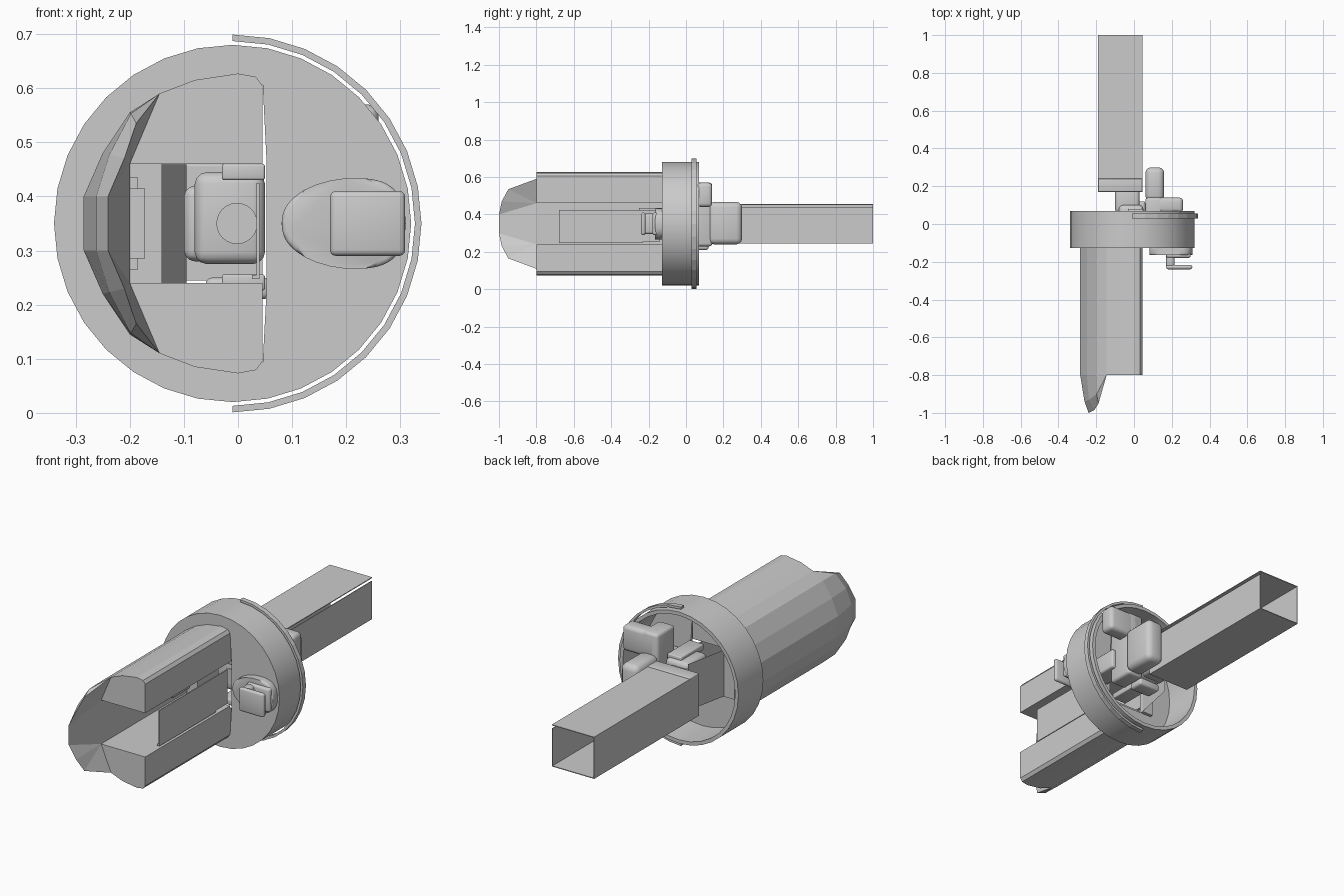
import bpy, bmesh, math
from mathutils import Vector

if "Cube" in bpy.data.objects:
    bpy.data.objects.remove(bpy.data.objects["Cube"])

grey = bpy.data.materials.new("light_grey")
grey.use_nodes = True
grey.diffuse_color = (0.6, 0.6, 0.6, 1)
grey.node_tree.nodes["Principled BSDF"].inputs["Base Color"].default_value = (0.6, 0.6, 0.6, 1)

CX, CZ = -0.01, 0.35  # axis of the ring


def finish(name, bm, smooth=None):
    bmesh.ops.recalc_face_normals(bm, faces=bm.faces)
    me = bpy.data.meshes.new(name)
    bm.to_mesh(me)
    bm.free()
    ob = bpy.data.objects.new(name, me)
    bpy.context.collection.objects.link(ob)
    me.materials.append(grey)
    if smooth:
        activate(ob)
        bpy.ops.object.shade_smooth_by_angle(angle=math.radians(smooth))
    return ob


def activate(ob):
    bpy.ops.object.select_all(action='DESELECT')
    ob.select_set(True)
    bpy.context.view_layer.objects.active = ob


def prism(name, pts, lo, hi, axis='y', bevel=0, segments=3):
    """Extrude a closed profile along y (x,z points) or along x (y,z points)."""
    def place(p, t):
        return (p[0], t, p[1]) if axis == 'y' else (t, p[0], p[1])
    bm = bmesh.new()
    a = [bm.verts.new(place(p, lo)) for p in pts]
    b = [bm.verts.new(place(p, hi)) for p in pts]
    n = len(pts)
    bm.faces.new(a)
    bm.faces.new(b)
    for i in range(n):
        bm.faces.new((a[i], a[(i + 1) % n], b[(i + 1) % n], b[i]))
    if bevel:
        bmesh.ops.bevel(bm, geom=bm.edges[:], offset=bevel, segments=segments,
                        affect='EDGES', profile=0.5, clamp_overlap=True)
    return finish(name, bm, 40 if bevel else None)


def box(name, x, y, z, bevel=0):
    return prism(name, [(x[0], z[0]), (x[1], z[0]), (x[1], z[1]), (x[0], z[1])],
                 y[0], y[1], 'y', bevel)


def arc(r, a0, a1, n):
    return [(CX + r * math.cos(math.radians(a0 + (a1 - a0) * i / n)),
             CZ + r * math.sin(math.radians(a0 + (a1 - a0) * i / n))) for i in range(n + 1)]


def cut(ob, cutter):
    mod = ob.modifiers.new("cut", 'BOOLEAN')
    mod.operation = 'DIFFERENCE'
    mod.solver = 'EXACT'
    mod.object = cutter
    activate(ob)
    bpy.ops.object.modifier_apply(modifier="cut")
    bpy.data.objects.remove(cutter)


def mirror_z(pts):
    return [(x, 2 * CZ - z) for x, z in reversed(pts)]


# Round cup, open at the back, with the channel opening and a thin slit in its face
ring = prism("ring_cup", arc(0.33, 0, 360, 32)[:-1], -0.128, 0.07)
cut(ring, prism("cutter", arc(0.312, 0, 360, 32)[:-1], -0.116, 0.2))
cut(ring, box("cutter", (-0.2, 0.045), (-0.3, 0), (0.225, 0.46)))
cut(ring, prism("cutter", [(0.045, 0.08), (0.053, 0.23), (0.053, 0.46), (0.045, 0.62)], -0.3, 0))
activate(ring)
bpy.ops.object.shade_smooth_by_angle(angle=math.radians(30))

# Half-round guard strip beside the ring
prism("guard_strip", arc(0.349, -90, 90, 16) + arc(0.337, 90, -90, 16), 0.03, 0.055)

# Half-round body with a square channel open to the side
half = [(-0.2, 0.46), (0.045, 0.46), (0.045, 0.605), (0.033, 0.621), (0.0, 0.627),
        (-0.08, 0.615), (-0.145, 0.59), (-0.2, 0.555), (-0.25, 0.48), (-0.285, 0.40)]
prism("channel_body", half + mirror_z(half), -0.8, -0.127)

# Scooped tip in front of the body
bm = bmesh.new()
outer = [(-0.145, -0.8, 0.59), (-0.2, -0.8, 0.555), (-0.25, -0.8, 0.48), (-0.285, -0.8, 0.40)]
mid = [(-0.145, -0.8, 0.59), (-0.198, -0.9, 0.553), (-0.238, -0.93, 0.477), (-0.262, -0.94, 0.40)]
rim = [(-0.145, -0.8, 0.59), (-0.188, -0.95, 0.535), (-0.21, -0.985, 0.47), (-0.24, -1.0, 0.40)]
inner = [(-0.145, -0.8, 0.59)] + [(-0.2, -0.8, 0.46)] * 3
rows = [[Vector(p) for p in r] + [Vector((p[0], p[1], 2 * CZ - p[2])) for p in reversed(r)]
        for r in (outer, mid, rim, inner)]
for r0, r1 in zip(rows, rows[1:]):
    for i in range(7):
        corners = []
        for p in (r0[i], r0[i + 1], r1[i + 1], r1[i]):
            if p not in corners:
                corners.append(p)
        if len(corners) > 2:
            bm.faces.new([bm.verts.new(p) for p in corners])
bmesh.ops.remove_doubles(bm, verts=bm.verts[:], dist=1e-5)
finish("scoop_tip", bm)

# Thin plate along the open side of the channel, with a small foot
box("side_plate", (0.034, 0.04), (-0.68, -0.14), (0.255, 0.425))
box("side_plate_foot", (0.026, 0.04), (-0.68, -0.23), (0.247, 0.255))

# Fittings at the back of the channel
box("channel_back_plate", (-0.2, -0.14), (-0.12, -0.1), (0.225, 0.46))
prism("channel_clip", [(-0.2, 0.285), (-0.172, 0.285), (-0.172, 0.415), (-0.2, 0.415)], -0.28, -0.12)
box("channel_clip_cap", (-0.2, -0.185), (-0.25, -0.12), (0.265, 0.435))
bm = bmesh.new()
bm.faces.new([bm.verts.new(p) for p in ((-0.14, -0.1, 0.226), (-0.095, 0.12, 0.226),
                                       (-0.095, 0.12, 0.459), (-0.14, -0.1, 0.459))])
finish("channel_slope", bm)

# Rounded latch inside the cup with its round button and hinge arms
box("latch", (-0.08, 0.05), (-0.06, 0.1), (0.275, 0.445), 0.022)
prism("latch_button", [(-0.002 + 0.038 * math.cos(t * math.pi / 12), 0.35 + 0.038 * math.sin(t * math.pi / 12))
                       for t in range(24)], -0.063, -0.05)
for side, z in (("upper", 0.452), ("lower", 0.248)):
    box(side + "_hinge_arm", (-0.03, 0.05), (-0.1, 0.08), (z - 0.022, z + 0.008), 0.005)
box("latch_neck", (-0.1, 0.03), (0.06, 0.19), (0.28, 0.42), 0.02)
box("lower_lug", (-0.06, 0.06), (0.04, 0.12), (0.21, 0.25), 0.012)

# Hollow rear tube with a narrow slot under the top plate
x0, x1, y0, y1, z0, z1, t = -0.19, 0.045, 0.17, 1.0, 0.245, 0.455, 0.004
box("tube_top", (x0, x1), (y0, y1), (z1 - t, z1))
box("tube_bottom", (x0, x1), (y0, y1), (z0, z0 + t))
box("tube_far_wall", (x0, x0 + t), (y0, y1), (z0, z1))
box("tube_slotted_wall", (x1 - t, x1), (y0, y1), (z0, 0.436))
box("tube_end_wall", (x0, x1), (y0, y0 + t), (z0, z1))
box("tube_collar", (x0, x1), (y0, 0.24), (z1 - 0.01, z1 + 0.005), 0.004)

# Rounded rear grip and the stepped lever beside it
box("rear_grip", (0.06, 0.16), (0.12, 0.30), (0.24, 0.467), 0.03)
box("lever_post", (0.06, 0.15), (0.0, 0.14), (0.23, 0.57), 0.015)
box("lever_cap", (0.07, 0.26), (0.06, 0.14), (0.44, 0.57), 0.02)
box("lever_base", (0.07, 0.17), (-0.118, 0.04), (0.3, 0.4), 0.01)

# Front handle: teardrop base, neck and paddle
tear = []
for i in range(28):
    a = 2 * math.pi * i / 28
    c, s = math.cos(a), math.sin(a)
    w = 0.083 * (1 + 0.12 * c)
    tear.append((0.195 + 0.115 * math.copysign(abs(c) ** (0.7 if c > 0 else 1), c),
                 0.35 + w * math.copysign(abs(s) ** 0.85, s)))
prism("handle_base", tear, -0.165, -0.12, 'y', 0.012)
box("handle_neck", (0.17, 0.215), (-0.235, -0.15), (0.295, 0.405), 0.014)
box("handle_paddle", (0.17, 0.309), (-0.24, -0.217), (0.29, 0.41), 0.011)
box("handle_step", (0.17, 0.30), (-0.18, -0.15), (0.29, 0.41), 0.012)
